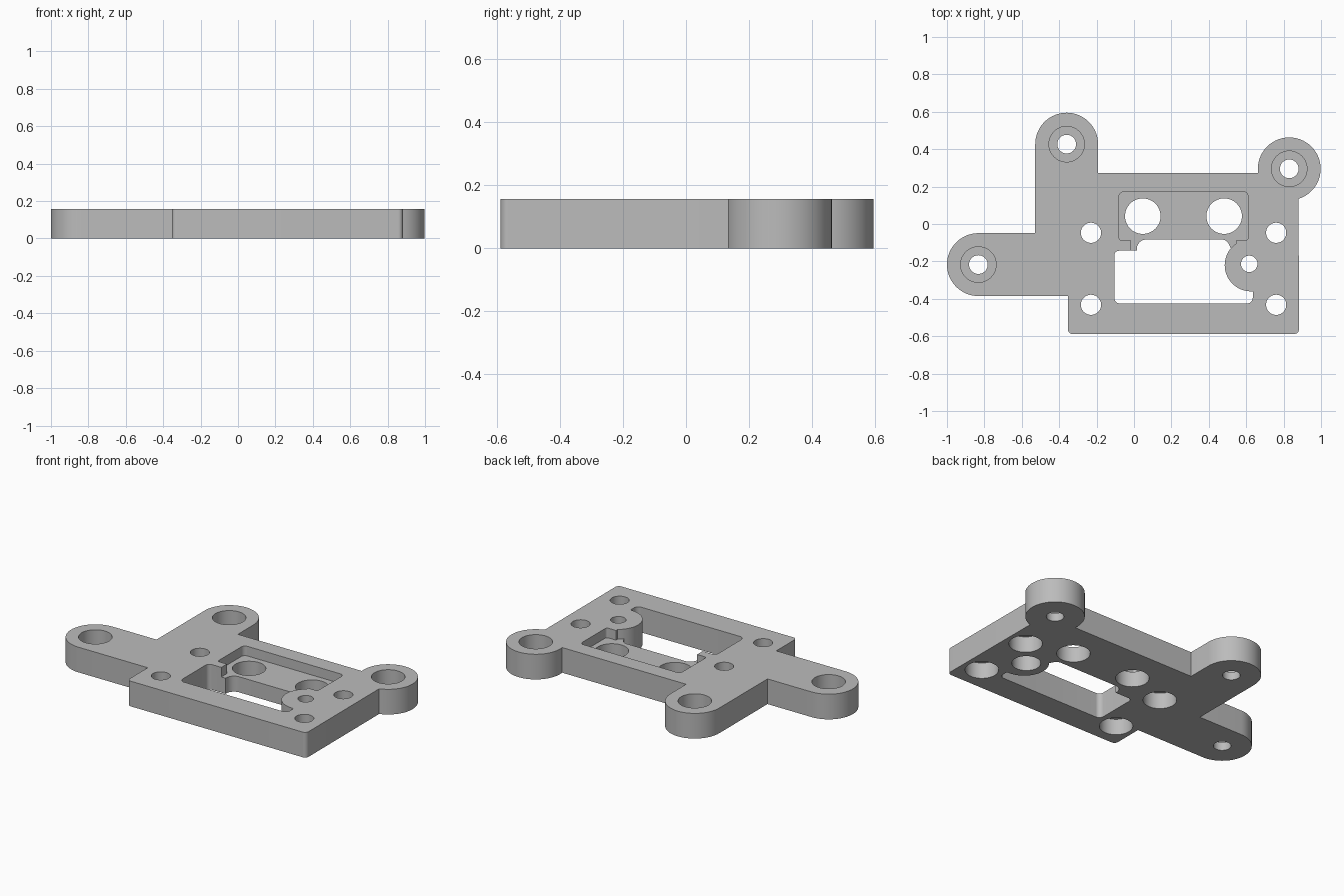
import bpy, bmesh, math
from mathutils import Vector

if "Cube" in bpy.data.objects:
    bpy.data.objects.remove(bpy.data.objects["Cube"])

THICK = 0.157
LUG_R = 0.168
LUGS = [(-0.36, 0.427), (0.83, 0.295), (-0.832, -0.217)]
PAD = (0.625, -0.22)
PAD_R = 0.14


def arc(centre, r, start, end, steps):
    """Points along an arc, angles in degrees."""
    angles = [math.radians(start + (end - start) * i / steps) for i in range(steps + 1)]
    return [(centre[0] + r * math.cos(a), centre[1] + r * math.sin(a)) for a in angles]


def rounded(corners, steps=8):
    """Closed outline from (x, y) points and (x, y, radius) corners."""
    out = []
    for i, c in enumerate(corners):
        if len(c) == 2:
            out.append(c)
            continue
        p = Vector(c[:2])
        a = (Vector(corners[i - 1][:2]) - p).normalized()
        b = (Vector(corners[(i + 1) % len(corners)][:2]) - p).normalized()
        half = a.angle(b) / 2
        centre = p + (a + b).normalized() * (c[2] / math.sin(half))
        t0 = p + a * (c[2] / math.tan(half)) - centre
        t1 = p + b * (c[2] / math.tan(half)) - centre
        for k in range(steps + 1):
            d = t0.lerp(t1, k / steps).normalized() * c[2]
            out.append(tuple(centre + d))
    return out


def prism(name, outline, z0, z1):
    """Extrude a flat outline between two heights."""
    bm = bmesh.new()
    face = bm.faces.new([bm.verts.new((x, y, z0)) for x, y in outline])
    ext = bmesh.ops.extrude_face_region(bm, geom=[face])
    for v in ext["geom"]:
        if isinstance(v, bmesh.types.BMVert):
            v.co.z = z1
    bmesh.ops.recalc_face_normals(bm, faces=bm.faces)
    mesh = bpy.data.meshes.new(name)
    bm.to_mesh(mesh)
    bm.free()
    obj = bpy.data.objects.new(name, mesh)
    bpy.context.collection.objects.link(obj)
    return obj


def cut(target, outline, z0, z1):
    """Subtract a prism from the target and discard the cutter."""
    cutter = prism("cutter", outline, z0, z1)
    cutter.hide_render = True
    mod = target.modifiers.new("cut", "BOOLEAN")
    mod.operation = "DIFFERENCE"
    mod.solver = "EXACT"
    mod.object = cutter
    bpy.context.view_layer.objects.active = target
    bpy.ops.object.modifier_apply(modifier=mod.name)
    bpy.data.objects.remove(cutter)


def drill(target, centre, r, z0=-0.1, z1=THICK + 0.1):
    cut(target, arc(centre, r, 0, 352.5, 47), z0, z1)


# Plate outline with its three rounded lugs
back, right, left = LUGS
right_start = math.degrees(math.acos((0.88 - right[0]) / LUG_R))
back_end = math.degrees(math.asin((0.273 - right[1]) / LUG_R))
outline = rounded(
    [(-0.353, -0.588, 0.025), (0.882, -0.588, 0.025)]
    + arc(right, LUG_R, -right_start, 180 - back_end, 40)
    + [(back[0] + LUG_R, 0.273)]
    + arc(back, LUG_R, 0, 180, 32)
    + [(back[0] - LUG_R, left[1] + LUG_R)]
    + arc(left, LUG_R, 90, 270, 32)
    + [(-0.353, left[1] - LUG_R)])
plate = prism("mounting_plate", outline, 0, THICK)

# Through window, wrapping round the screw pad
window = rounded(
    [(-0.105, -0.425, 0.03), (0.635, -0.425, 0.03), (0.635, -0.36)]
    + arc(PAD, PAD_R, 270, 140, 26)
    + [(0.495, -0.083, 0.04), (0.015, -0.083, 0.05), (0.015, -0.143), (-0.105, -0.143, 0.025)])
cut(plate, window, -0.1, THICK + 0.1)

# Shallow pocket that opens into the window
pocket = rounded(
    [(-0.08, -0.088, 0.015), (-0.015, -0.088), (-0.015, -0.15)]
    + arc(PAD, PAD_R, 150, 125, 5)
    + [(0.545, -0.088), (0.61, -0.088, 0.015), (0.61, 0.172, 0.025), (-0.08, 0.172, 0.025)])
cut(plate, pocket, THICK - 0.06, THICK + 0.1)

# Large holes in the pocket floor
for x in (0.047, 0.482):
    drill(plate, (x, 0.042), 0.095)

# Lug holes, counterbored from above
for lug in LUGS:
    drill(plate, lug, 0.05)
    drill(plate, lug, 0.095, z0=0.05)

# Corner screw holes, counterbored from below
for x in (-0.23, 0.76):
    for y in (-0.047, -0.432):
        drill(plate, (x, y), 0.054)
        drill(plate, (x, y), 0.095, z1=0.1)

# Screw pad hole, counterbored from below
drill(plate, (0.616, -0.213), 0.044)
drill(plate, (0.616, -0.213), 0.082, z1=0.1)

# Material
grey = bpy.data.materials.new("plain grey")
grey.use_nodes = True
colour = (0.5, 0.5, 0.5, 1)
grey.diffuse_color = colour
grey.node_tree.nodes["Principled BSDF"].inputs["Base Color"].default_value = colour
plate.data.materials.clear()
plate.data.materials.append(grey)

# Smooth the curved walls, keep edges crisp
bpy.ops.object.select_all(action="DESELECT")
plate.select_set(True)
bpy.context.view_layer.objects.active = plate
bpy.ops.object.shade_smooth_by_angle(angle=math.radians(30))
